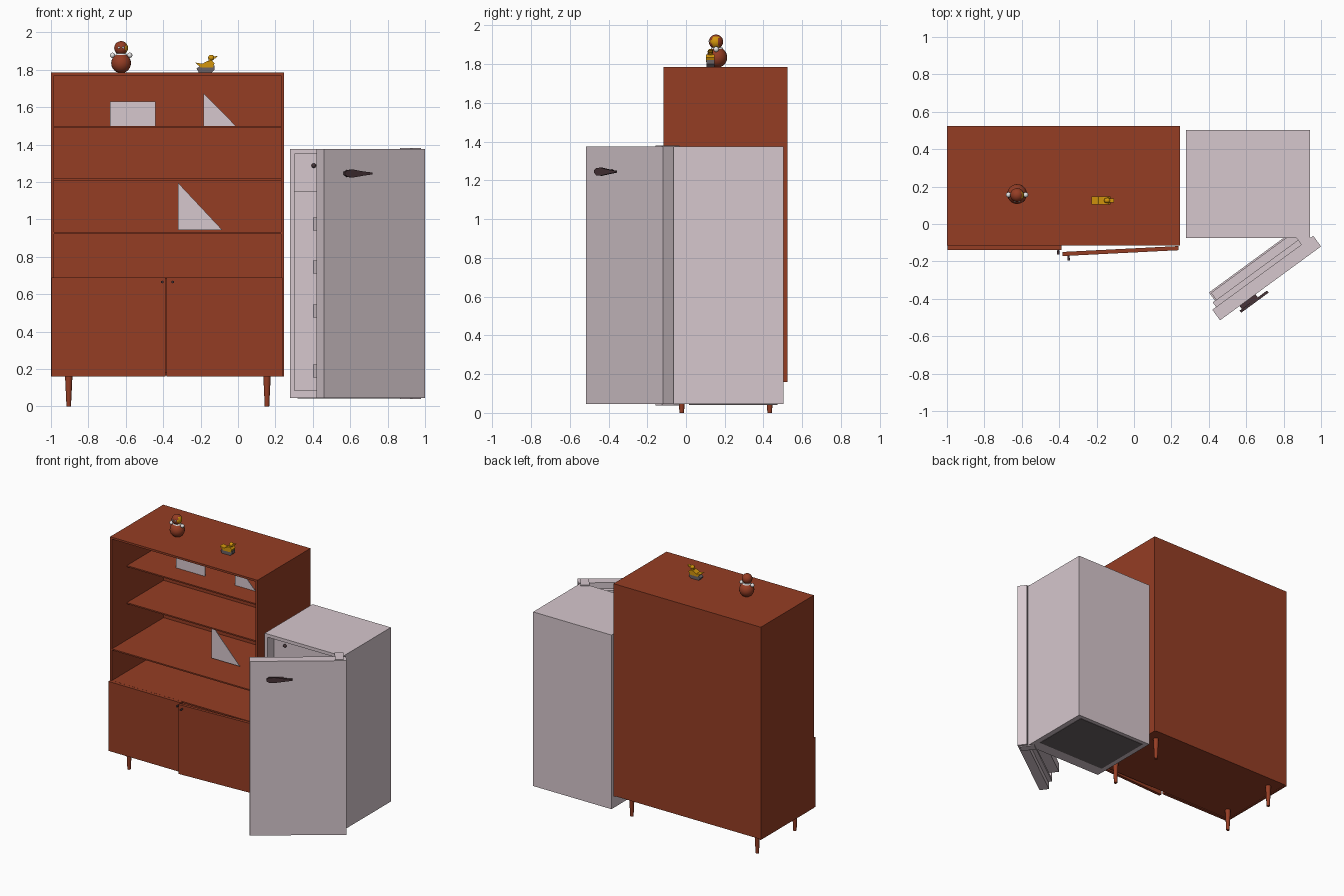
import bpy, bmesh, math
from mathutils import Matrix, Vector

if "Cube" in bpy.data.objects:
    bpy.data.objects.remove(bpy.data.objects["Cube"])

def mat(name, r, g, b):
    lin = lambda c: ((c / 255 + 0.055) / 1.055) ** 2.4 if c > 10 else c / 255 / 12.92
    m = bpy.data.materials.new(name)
    m.diffuse_color = (lin(r), lin(g), lin(b), 1)
    m.use_nodes = True
    m.node_tree.nodes["Principled BSDF"].inputs["Base Color"].default_value = m.diffuse_color
    return m

WOOD = mat("red_brown_wood", 149, 61, 36)
PALE = mat("pale_enamel", 214, 199, 205)
DARK = mat("dark_handle", 72, 52, 56)
GREY = mat("dark_grey", 106, 98, 101)
GOLD = mat("golden_yellow", 212, 150, 12)
WHITE = mat("white", 238, 236, 236)
ID = Matrix.Identity(4)

def finish(name, bm, m, M=ID, smooth=False):
    bmesh.ops.recalc_face_normals(bm, faces=bm.faces)
    me = bpy.data.meshes.new(name)
    bm.to_mesh(me)
    bm.free()
    me.materials.append(m)
    o = bpy.data.objects.new(name, me)
    o.matrix_world = M
    bpy.context.collection.objects.link(o)
    if smooth:
        for p in me.polygons:
            p.use_smooth = len(p.vertices) < 5
    return o

def boxes(name, m, parts, M=ID):
    """One object from several (x0, x1, y0, y1, z0, z1) boxes."""
    bm = bmesh.new()
    for x0, x1, y0, y1, z0, z1 in parts:
        T = Matrix.Translation(((x0 + x1) / 2, (y0 + y1) / 2, (z0 + z1) / 2))
        S = Matrix.Diagonal((x1 - x0, y1 - y0, z1 - z0, 1))
        bmesh.ops.create_cube(bm, size=1, matrix=T @ S)
    return finish(name, bm, m, M)

def ball(name, m, c, r, scale=(1, 1, 1), M=ID):
    bm = bmesh.new()
    bmesh.ops.create_uvsphere(bm, u_segments=20, v_segments=12, radius=r,
                              matrix=Matrix.Translation(c) @ Matrix.Diagonal((*scale, 1)))
    return finish(name, bm, m, M, True)

def cone(name, m, c, r1, r2, h, axis='Z', M=ID, n=16):
    R = {'Z': ID, 'Y': Matrix.Rotation(math.pi / 2, 4, 'X')}[axis]
    bm = bmesh.new()
    bmesh.ops.create_cone(bm, cap_ends=True, segments=n, radius1=r1, radius2=r2, depth=h,
                          matrix=Matrix.Translation(c) @ R)
    return finish(name, bm, m, M, True)

def plate(name, m, pts, y0, y1, M=ID):
    """Outline in x, z extruded along y."""
    bm = bmesh.new()
    f = bm.faces.new([bm.verts.new((x, y0, z)) for x, z in pts])
    r = bmesh.ops.extrude_face_region(bm, geom=[f])
    bmesh.ops.translate(bm, vec=(0, y1 - y0, 0),
                        verts=[v for v in r['geom'] if isinstance(v, bmesh.types.BMVert)])
    return finish(name, bm, m, M)

# --- Wooden cabinet carcass ---
X0, X1, YF, YB = -1.0, 0.245, -0.115, 0.525
boxes("cabinet_carcass", WOOD, [
    (X0, X0 + .015, YF, YB, .16, 1.785), (X1 - .015, X1, YF, YB, .16, 1.785),
    (X0 + .015, X1 - .015, YF, YB, 1.77, 1.785), (X0 + .015, X1 - .015, YF, YB, .165, .18),
    (X0 + .015, X1 - .015, YB - .015, YB, .18, 1.77)])
for i, (z, y) in enumerate([(1.5, .065), (1.217, .065), (.932, YF), (.69, YF)]):
    boxes(f"cabinet_shelf_{i}", WOOD, [(X0 + .015, X1 - .015, y, YB - .015, z - .01, z)])
for x in (-.905, .155):
    for y in (-.022, .432):
        cone("cabinet_leg", WOOD, (x, y, .083), .012, .02, .166)

# --- Cabinet doors: left closed, right ajar ---
boxes("left_cabinet_door", WOOD, [(-.998, -.388, -.14, -.116, .16, .69)])
cone("left_door_knob", DARK, (-.405, -.15, .665), .005, .007, .025, 'Y')
HM = Matrix.Translation((.238, -.118, 0)) @ Matrix.Rotation(math.radians(2.9), 4, 'Z')
boxes("right_cabinet_door", WOOD, [(-.622, 0, -.022, 0, .16, .69)], HM)
cone("right_door_knob", DARK, (-.59, -.034, .665), .005, .007, .028, 'Y', HM)

# --- Pale plates on the shelves ---
plate("shelf_card", PALE, [(-.685, 1.5), (-.44, 1.5), (-.44, 1.63), (-.685, 1.63)], .23, .234)
plate("upper_triangle_plate", PALE, [(-.185, 1.5), (-.012, 1.5), (-.185, 1.675)], .23, .234)
plate("lower_triangle_plate", PALE, [(-.32, .942), (-.083, .942), (-.32, 1.195)], .14, .144)

# --- Refrigerator body ---
A, B, F, K, Z0, Z1 = .278, .94, -.075, .503, .045, 1.375
boxes("fridge_body", PALE, [
    (A, A + .025, F, K, Z0, Z1), (B - .025, B, F, K, Z0, Z1),
    (A + .025, B - .025, F, K, Z1 - .025, Z1), (A + .025, B - .025, F, K, Z0, Z0 + .04),
    (A + .025, B - .025, K - .03, K, Z0 + .04, Z1 - .025)])
boxes("fridge_base_plate", GREY, [(A + .04, B - .04, F + .09, K - .03, Z0 - .003, Z0 + .002)])
boxes("freezer_box", PALE, [(A + .025, B - .025, 0, K - .03, 1.15, 1.35)])
ball("freezer_knob", DARK, (.405, -.012, 1.287), .012)

# --- Refrigerator door, swung open; local x along the door, local y inward ---
DM = Matrix.Translation((.46, -.515, 0)) @ Matrix.Rotation(math.radians(36.2), 4, 'Z')
W = .669
boxes("fridge_door", PALE, [(0, W, 0, .07, Z0, Z1)], DM)
boxes("door_liner", PALE, [(.025, .045, .07, .1, .09, 1.33), (.60, .62, .07, .1, .09, 1.33),
                           (.045, .60, .07, .1, 1.31, 1.33), (.045, .60, .07, .1, .09, .11)], DM)
for z in (.155, .475, .71, .94):
    boxes("door_bin", PALE, [(.04, .6, .07, .155, z, z + .01),
                             (.04, .6, .145, .155, z + .01, z + .07),
                             (.04, .05, .07, .145, z + .01, z + .07),
                             (.59, .6, .07, .145, z + .01, z + .07)], DM)
for z in (Z0 - .006, Z1):
    boxes("door_hinge_cover", PALE, [(.59, .65, .01, .12, z, z + .006)], DM)

# Handle: rounded mount and tapering lever
plate("door_handle_lever", DARK, [(.115, 1.238), (.135, 1.226), (.17, 1.224), (.235, 1.233),
                                  (.295, 1.24), (.297, 1.25), (.235, 1.256), (.17, 1.266),
                                  (.135, 1.264), (.115, 1.252)], -.034, -.02, DM)
boxes("door_handle_mount", DARK, [(.13, .235, -.021, 0, 1.236, 1.256)], DM)

# --- Round doll on the cabinet ---
cx, cy = -.625, .16
ball("doll_body", WOOD, (cx, cy, 1.835), .053)
head = ball("doll_head", WOOD, (cx, cy - .005, 1.916), .037)
head.data.materials.append(GOLD)
for p in head.data.polygons:
    if p.normal.x > .7 and p.normal.y < .4:
        p.material_index = 1
for s in (-1, 1):
    ball("doll_hand", WHITE, (cx + s * .046, cy - .004, 1.877), .014)
    ball("doll_eye", WHITE, (cx + s * .011, cy - .039, 1.918), .006)
cone("doll_collar", WHITE, (cx, cy, 1.881), .032, .026, .012)

# --- Flat duck on a dark rocker base ---
plate("duck_base", GREY, [(-.222, 1.806), (-.21, 1.786), (-.14, 1.786), (-.126, 1.8),
                          (-.126, 1.822), (-.2, 1.822)], .106, .146)
plate("duck_body", GOLD, [(-.228, 1.838), (-.2, 1.812), (-.135, 1.812), (-.125, 1.835),
                          (-.14, 1.85), (-.165, 1.846), (-.19, 1.832)], .104, .148)
plate("duck_neck", GOLD, [(-.16, 1.84), (-.137, 1.84), (-.135, 1.868), (-.155, 1.868)], .116, .136)
ball("duck_head", GOLD, (-.143, .126, 1.864), .017, (1, .85, .9))
plate("duck_beak", GOLD, [(-.135, 1.857), (-.118, 1.862), (-.108, 1.874), (-.13, 1.87)], .116, .136)
